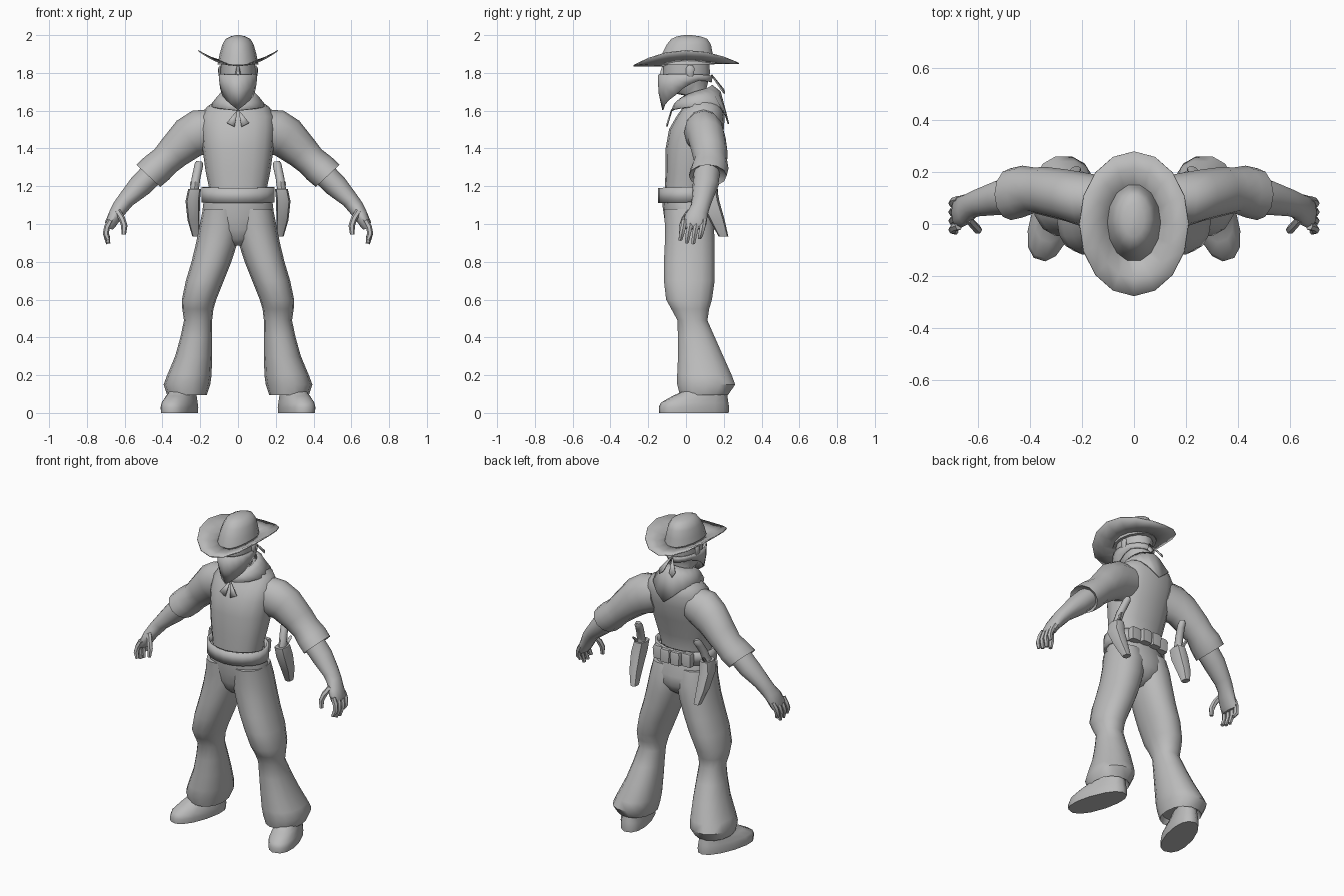
import bpy, bmesh, math
from mathutils import Vector

grey = bpy.data.materials.new("plain_grey")
grey.diffuse_color = (0.5, 0.5, 0.5, 1)


def finish(name, bm, mirror=False, thick=0.0, angle=50):
    bmesh.ops.recalc_face_normals(bm, faces=bm.faces)
    me = bpy.data.meshes.new(name)
    bm.to_mesh(me)
    bm.free()
    ob = bpy.data.objects.new(name, me)
    bpy.context.collection.objects.link(ob)
    me.materials.append(grey)
    bpy.ops.object.select_all(action='DESELECT')
    ob.select_set(True)
    bpy.context.view_layer.objects.active = ob
    bpy.ops.object.shade_smooth_by_angle(angle=math.radians(angle))
    if thick:
        m = ob.modifiers.new("thickness", 'SOLIDIFY')
        m.thickness, m.offset = thick, 0
    if mirror:
        m = ob.modifiers.new("mirror", 'MIRROR')
        m.use_mirror_merge = False
    return ob


def skin(bm, rows):
    """Join closed rows of vertices with quads."""
    for a, b in zip(rows, rows[1:]):
        n = len(a)
        for i in range(n):
            bm.faces.new((a[i], a[(i + 1) % n], b[(i + 1) % n], b[i]))


def loft(name, rings, n=12, box=1.0, mirror=False, angle=50, turn=0):
    """Rings: x, y, z, radius across, radius in y, tilt about y in degrees."""
    bm, rows = bmesh.new(), []
    for x, y, z, ru, rv, t in rings:
        t, row = math.radians(t), []
        for i in range(n):
            a = 2 * math.pi * i / n
            c, s = (math.copysign(abs(f) ** box, f) for f in (math.cos(a), math.sin(a)))
            u, v = ru * c, rv * s
            row.append(bm.verts.new((x + u * math.cos(t), y + v, z + u * math.sin(t))))
        rows.append(row)
    skin(bm, rows)
    bm.faces.new(rows[0])
    bm.faces.new(rows[-1])
    return finish(name, bm, mirror, angle=angle)


def stack(name, levels, **kw):
    """Levels: z, left x, right x, front y, back y."""
    return loft(name, [((l + r) / 2, (f + b) / 2, z, (r - l) / 2, (b - f) / 2, 0)
                       for z, l, r, f, b in levels], **kw)


def tube(name, pts, r, ry=None, n=6, **kw):
    rings = []
    for i, p in enumerate(pts):
        a, b = pts[max(i - 1, 0)], pts[min(i + 1, len(pts) - 1)]
        t = math.degrees(math.atan2(b[0] - a[0], a[2] - b[2]))
        k = 0.7 if i == len(pts) - 1 else 1
        rings.append((*p, r * k, (ry or r) * k, t))
    return loft(name, rings, n=n, **kw)


def wrap(name, rows, n=16, thick=0.008):
    """Cloth band; each row maps the angle from the front to a point."""
    bm = bmesh.new()
    skin(bm, [[bm.verts.new(f(2 * math.pi * i / n)) for i in range(n)] for f in rows])
    return finish(name, bm, thick=thick)


def oval(rx, front, back, z):
    """Row function around the body; z is a function of the angle off front."""
    def f(a):
        off = abs(a if a < math.pi else 2 * math.pi - a)
        return (rx * math.sin(a), (front + back) / 2 - (back - front) / 2 * math.cos(a), z(off))
    return f


def blend(*keys):
    """Piecewise linear height over degrees off front."""
    def f(a):
        a = math.degrees(a)
        for (a0, z0), (a1, z1) in zip(keys, keys[1:]):
            if a <= a1 + 1e-3:
                return z0 + (z1 - z0) * (a - a0) / (a1 - a0)
        return keys[-1][1]
    return f


def tail(name, pts):
    """Flat mirrored cloth corner."""
    bm = bmesh.new()
    bm.faces.new([bm.verts.new(p) for p in pts])
    return finish(name, bm, True, 0.008)


def sym(*levels):
    return [(z, -r, r, f, b) for z, r, f, b in levels]


# Shirt body
stack("shirt", sym((1.13, .15, -.11, .11), (1.20, .155, -.112, .11), (1.28, .172, -.108, .13),
                   (1.40, .188, -.108, .17), (1.50, .197, -.09, .20), (1.57, .195, -.05, .205),
                   (1.62, .165, -.015, .195), (1.665, .10, .0, .16), (1.69, .06, .01, .12)),
      n=16, box=.85)

# Sleeves with rolled cuffs, and bare forearms
loft("sleeve", [(.12, .09, 1.505, .105, .095, 80), (.20, .095, 1.485, .122, .105, 70),
                (.26, .11, 1.455, .112, .10, 55), (.34, .125, 1.38, .092, .095, 47),
                (.385, .13, 1.335, .083, .088, 45), (.43, .125, 1.295, .088, .10, 44),
                (.475, .115, 1.255, .086, .10, 43), (.455, .115, 1.275, .06, .065, 43)], mirror=True)
loft("forearm", [(.44, .11, 1.28, .065, .07, 43), (.52, .103, 1.20, .062, .068, 41),
                 (.595, .085, 1.125, .045, .055, 38), (.622, .075, 1.09, .043, .052, 35),
                 (.648, .055, 1.05, .037, .06, 30), (.675, .045, 1.0, .031, .063, 20),
                 (.68, .045, .975, .018, .052, 15)], mirror=True)

# Fingers and thumb
for i, tip in enumerate((.915, .90, .895, .925)):
    y = -.008 + .034 * i
    tube(f"finger_{i + 1}", [(.675, y, 1.02), (.693, y - .006, .985), (.70, y - .014, .95),
                             (.687, y - .022, tip)], .016, mirror=True)
tube("thumb", [(.64, .02, 1.07), (.615, -.008, 1.03), (.602, -.022, .99), (.605, -.026, .945)],
     .017, mirror=True)

# Trousers: hips and flared legs
stack("trouser_hips", sym((1.17, .17, -.125, .12), (1.10, .185, -.125, .13), (1.03, .193, -.115, .15),
                          (.97, .18, -.105, .15), (.92, .11, -.085, .12), (.885, .04, -.05, .07)), n=16)
stack("trouser_leg", [(1.08, .0, .186, -.12, .13), (1.0, -.015, .202, -.115, .15),
                      (.9, .003, .222, -.115, .155), (.8, .035, .246, -.12, .155),
                      (.7, .075, .276, -.12, .155), (.6, .115, .297, -.108, .14),
                      (.55, .13, .295, -.08, .125), (.49, .137, .286, -.047, .115),
                      (.40, .137, .305, -.045, .155), (.30, .137, .333, -.045, .20),
                      (.20, .14, .375, -.05, .245), (.15, .147, .394, -.05, .264),
                      (.095, .165, .376, -.035, .225), (.13, .18, .36, -.02, .20)],
      n=14, box=.9, mirror=True)

# Boots, toes turned out
boot = stack("boot", [(0, -.082, .082, -.195, .185), (.03, -.084, .084, -.197, .187),
                      (.055, -.08, .08, -.185, .183), (.09, -.07, .07, -.12, .178),
                      (.12, -.062, .062, -.05, .17), (.18, -.055, .055, -.01, .15)],
             n=14, box=.85)
for v in boot.data.vertices:
    x, y, z = v.co
    x *= 1.0 - .5 * max(0, y)
    c, s = math.cos(.30), math.sin(.30)
    v.co = (.307 + x * c - y * s, .047 + x * s + y * c, z)
boot.modifiers.new("mirror", 'MIRROR').use_mirror_merge = False

# Gun belt with pouches at the back
wrap("belt", [oval(.187, -.14, .14, blend((0, z), (180, z + .01))) for z in (1.11, 1.19)],
     n=20, thick=.014)
for i, (x, y) in enumerate(((-.10, .125), (-.035, .145), (.035, .145), (.10, .125))):
    stack(f"belt_pouch_{i + 1}", [(1.115, x - .032, x + .032, y - .022, y + .022),
                                  (1.18, x - .036, x + .036, y - .025, y + .025),
                                  (1.195, x - .03, x + .03, y - .02, y + .02)], n=8, box=.4)

# Holsters and pistols
loft("holster", [(.23, .115, 1.185, .034, .05, 0), (.24, .125, 1.12, .038, .052, 0),
                 (.235, .165, 1.02, .032, .04, 0), (.222, .198, .935, .02, .026, 0)],
     n=8, box=.7, mirror=True)
tube("pistol_frame", [(.23, .115, 1.15), (.23, .12, 1.19), (.226, .13, 1.225)], .024, .034,
     n=8, mirror=True)
tube("pistol_grip", [(.228, .125, 1.20), (.222, .14, 1.245), (.212, .165, 1.29), (.207, .18, 1.315),
                     (.204, .187, 1.332)], .023, .026, n=8, mirror=True)
tube("pistol_hammer", [(.24, .15, 1.19), (.245, .17, 1.215), (.245, .18, 1.225)], .01, mirror=True)

# Neck, head and ears
stack("head", sym((1.56, .06, .0, .12), (1.68, .062, -.005, .11), (1.695, .066, -.085, .105),
                  (1.75, .086, -.118, .12), (1.80, .092, -.122, .13), (1.88, .09, -.12, .125)), n=14)
stack("ear", [(1.765, .088, .094, .01, .03), (1.79, .085, .104, .0, .042),
              (1.825, .085, .106, .0, .045), (1.84, .088, .096, .01, .035)], n=8, mirror=True)
stack("nose", sym((1.77, .018, -.15, -.10), (1.80, .014, -.14, -.10), (1.835, .008, -.128, -.10)), n=6)

# Face mask tied behind the head
low = blend((0, 1.605), (60, 1.68), (90, 1.735), (120, 1.76), (180, 1.75))
top = blend((0, 1.79), (90, 1.795), (180, 1.785))
wrap("face_mask", [oval(.098, -.145, .135, top),
                   oval(.097, -.142, .135, lambda a: (top(a) + low(a)) / 2),
                   oval(.092, -.122, .132, low)], n=18)
tail("mask_tie", [(.0, .135, 1.79), (.022, .20, 1.71), (.045, .205, 1.69), (.055, .185, 1.715)])

# Neckerchief with a point down the back and a front knot
wrap("neckerchief", [oval(.08, -.035, .135, blend((0, 1.65), (90, 1.70), (180, 1.735))),
                     oval(.105, -.06, .18, blend((0, 1.635), (90, 1.675), (180, 1.70))),
                     oval(.145, -.075, .225, blend((0, 1.60), (90, 1.625), (135, 1.62), (180, 1.53)))],
     n=16)
tail("neckerchief_tail", [(.002, -.075, 1.605), (.06, -.098, 1.535), (.018, -.102, 1.515)])

# Hat: curled brim and rounded crown
curl = lambda r: (lambda a: 1.838 + .08 * (r * math.sin(a) / .21) ** 2 + (.012 if a > 1.6 else 0) * math.cos(a) ** 2)
wrap("hat_brim", [oval(.09, -.12, .13, curl(.12)), oval(.15, -.21, .215, curl(.15)),
                  oval(.21, -.278, .28, curl(.21))], n=16, thick=.006)
stack("hat_crown", sym((1.845, .108, -.145, .155), (1.90, .097, -.13, .145), (1.95, .083, -.105, .135),
                       (1.98, .066, -.08, .115), (1.993, .04, -.05, .08), (2.0, .01, -.01, .03)),
      n=14)
